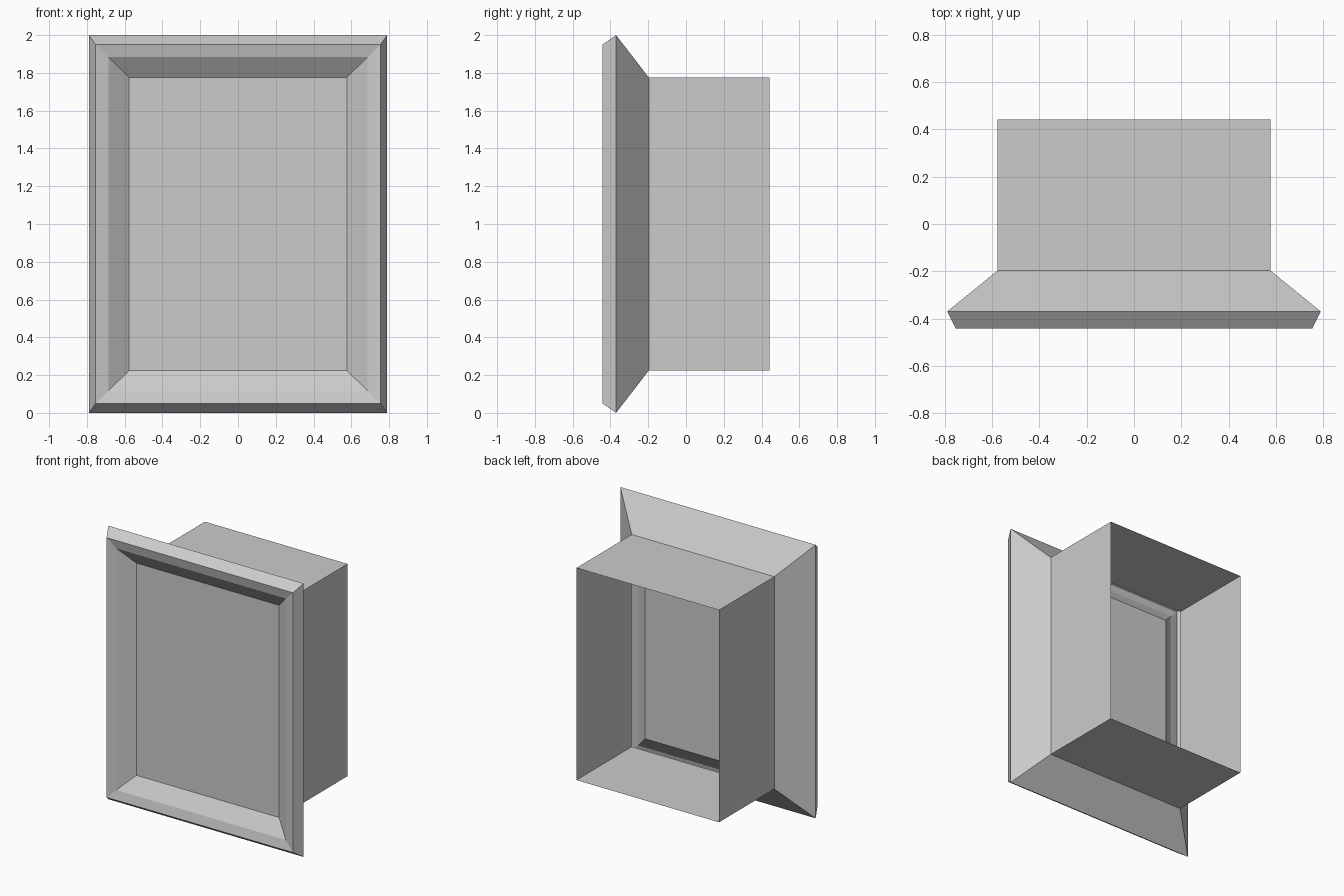
import bpy
import bmesh

default_cube = bpy.data.objects.get("Cube")
if default_cube:
    bpy.data.objects.remove(default_cube, do_unlink=True)

# One plain grey for everything
grey = bpy.data.materials.new("plain_grey")
grey.use_nodes = True
colour = (0.6, 0.6, 0.6, 1.0)
grey.diffuse_color = colour
grey.node_tree.nodes["Principled BSDF"].inputs["Base Color"].default_value = colour

MID_Z = 1.0


def loft_rectangles(name, rings, cap_last=False):
    """Skin a row of rectangles, each given as (half width, half height, y)."""
    bm = bmesh.new()
    loops = []
    for hw, hh, y in rings:
        corners = ((-hw, -hh), (hw, -hh), (hw, hh), (-hw, hh))
        loops.append([bm.verts.new((x, y, MID_Z + z)) for x, z in corners])
    for a, b in zip(loops, loops[1:]):
        for i in range(4):
            j = (i + 1) % 4
            bm.faces.new((a[i], a[j], b[j], b[i]))
    if cap_last:
        bm.faces.new(loops[-1])
    mesh = bpy.data.meshes.new(name)
    bm.to_mesh(mesh)
    bm.free()
    mesh.materials.append(grey)
    obj = bpy.data.objects.new(name, mesh)
    bpy.context.collection.objects.link(obj)
    return obj


# Key rectangles, from the open back to the recessed front panel
back_rim = (0.577, 0.776, 0.442)
box_front = (0.577, 0.776, -0.197)
flange_edge = (0.79, 1.0, -0.37)
front_lip = (0.754, 0.95, -0.442)
moulding_step = (0.685, 0.883, -0.426)
panel_edge = (0.577, 0.776, -0.35)

# Box sleeve, open at the back
loft_rectangles("box_sleeve", [back_rim, box_front])

# Flared flange behind the front edge
loft_rectangles("flared_flange", [box_front, flange_edge])

# Front frame: bevelled rim and two-step inner moulding
loft_rectangles("front_frame", [flange_edge, front_lip, moulding_step, panel_edge])

# Recessed panel closing the frame
loft_rectangles("recessed_panel", [panel_edge], cap_last=True)
